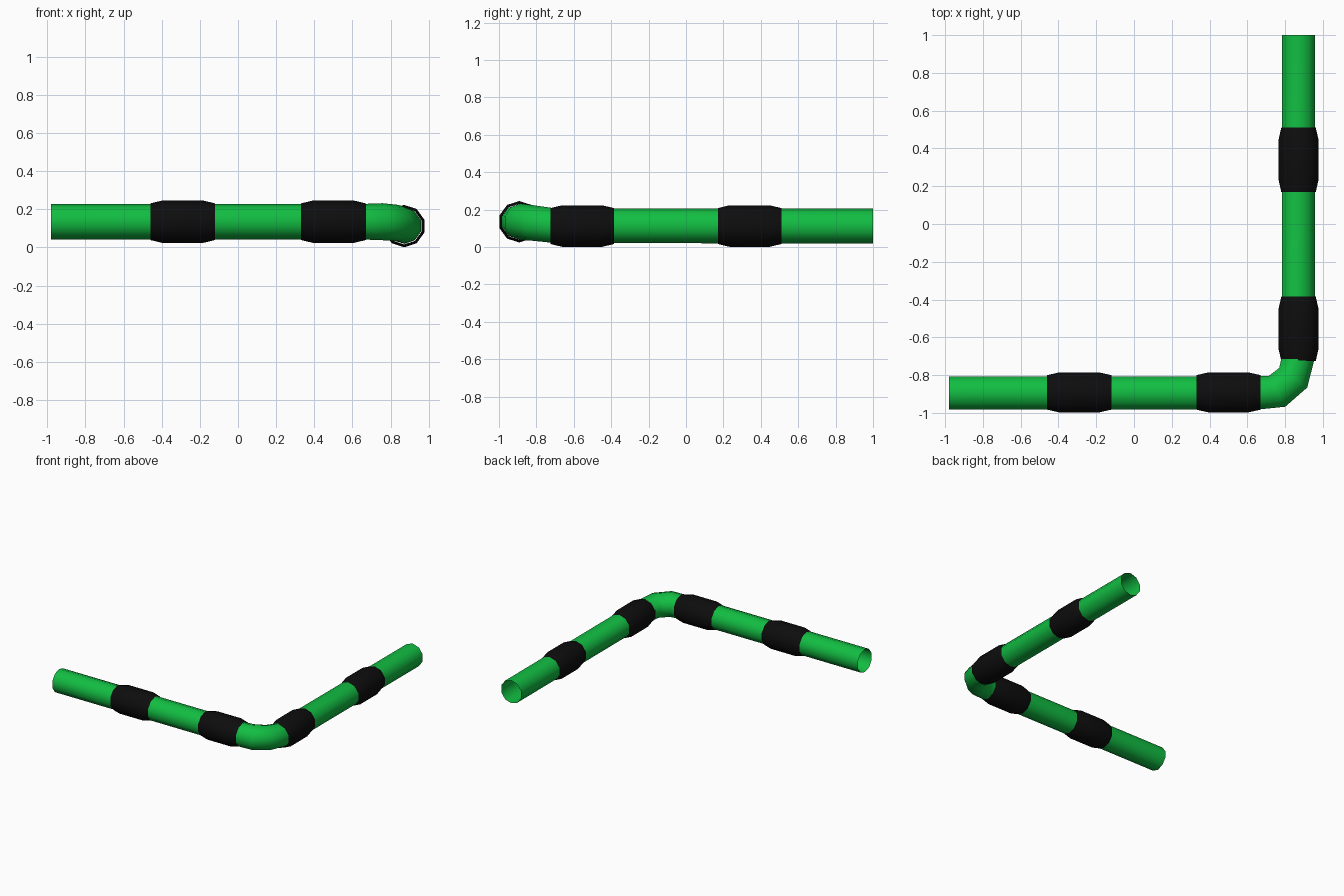
import bpy, bmesh, math
from mathutils import Vector

if "Cube" in bpy.data.objects:
    bpy.data.objects.remove(bpy.data.objects["Cube"])

SIDES = 10
PIPE_R, BAND_R = 0.093, 0.111
ROW_Y, ROW_Z = -0.8945, 0.135     # axis of the run along x
COL_X, COL_Z = 0.871, 0.112       # axis of the run along y


def material(name, rgb):
    m = bpy.data.materials.new(name)
    m.diffuse_color = (*rgb, 1)
    m.use_nodes = True
    m.node_tree.nodes["Principled BSDF"].inputs["Base Color"].default_value = m.diffuse_color
    return m


green = material("pipe green", (0.006, 0.51, 0.055))
black = material("band black", (0.004, 0.004, 0.004))


def tube(name, rings, mat):
    """Open tube through rings of (centre, heading in degrees, radius)."""
    bm = bmesh.new()
    loops = []
    for centre, heading, r in rings:
        a = math.radians(heading)
        side = Vector((math.sin(a), -math.cos(a), 0))
        loop = []
        for i in range(SIDES):
            t = 2 * math.pi * i / SIDES
            loop.append(bm.verts.new(Vector(centre) + side * (r * math.sin(t))
                                     + Vector((0, 0, r * math.cos(t)))))
        loops.append(loop)
    for a, b in zip(loops, loops[1:]):
        for i in range(SIDES):
            j = (i + 1) % SIDES
            bm.faces.new((a[i], a[j], b[j], b[i]))
    bmesh.ops.recalc_face_normals(bm, faces=bm.faces)
    me = bpy.data.meshes.new(name)
    bm.to_mesh(me)
    bm.free()
    me.materials.append(mat)
    ob = bpy.data.objects.new(name, me)
    bpy.context.collection.objects.link(ob)
    bpy.context.view_layer.objects.active = ob
    bpy.ops.object.select_all(action='DESELECT')
    ob.select_set(True)
    bpy.ops.object.shade_smooth_by_angle(angle=math.radians(40))
    # outward facing check: the first face must point away from the axis
    f = me.polygons[0]
    mid = (Vector(rings[0][0]) + Vector(rings[1][0])) / 2
    if f.normal.dot(f.center - mid) < 0:
        me.flip_normals()


# bent pipe, open at both ends
tube("pipe", [
    ((-0.98, ROW_Y, ROW_Z), 0, PIPE_R),
    ((0.65, ROW_Y, ROW_Z), 0, PIPE_R),
    ((0.757, -0.886, 0.135), 28, PIPE_R + 0.004),
    ((0.843, -0.814, 0.128), 55, PIPE_R + 0.002),
    ((COL_X, -0.70, 0.114), 90, PIPE_R),
    ((COL_X, 1.0, COL_Z), 90, PIPE_R)], green)


# black bands with tapered ends
def band(name, start, end, along_x):
    profile = [(start, PIPE_R), (start, PIPE_R + 0.003), (start + 0.063, BAND_R),
               (end - 0.063, BAND_R), (end, PIPE_R + 0.003), (end, PIPE_R)]
    # the thin end lips are tucked against the pipe
    profile = profile[1:-1]
    if along_x:
        rings = [((p, ROW_Y + 0.003, ROW_Z), 0, r) for p, r in profile]
    else:
        rings = [((COL_X, p, COL_Z), 90, r) for p, r in profile]
    tube(name, rings, black)


for n, (a, b) in enumerate([(-0.46, -0.12), (0.33, 0.67)], 1):
    band(f"row_band_{n}", a, b, True)
for n, (a, b) in enumerate([(-0.725, -0.385), (0.17, 0.51)], 1):
    band(f"column_band_{n}", a, b, False)
